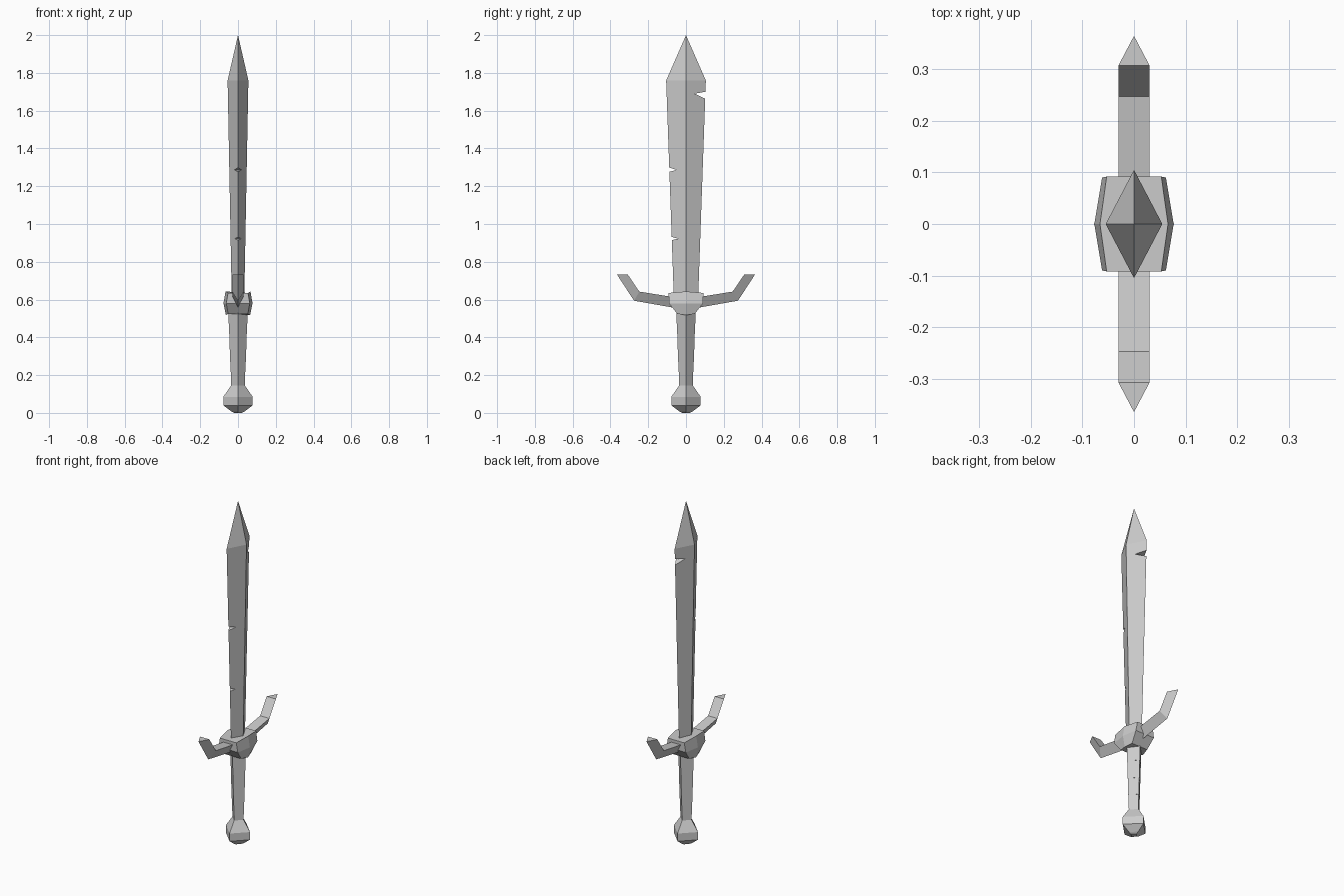
import bpy, bmesh
from mathutils import Vector

cube = bpy.data.objects.get("Cube")
if cube:
    bpy.data.objects.remove(cube, do_unlink=True)

steel = bpy.data.materials.new("plain_grey")
steel.use_nodes = True
GREY = (0.6, 0.6, 0.6, 1)
steel.diffuse_color = GREY
steel.node_tree.nodes["Principled BSDF"].inputs["Base Color"].default_value = GREY


def loft(name, rings):
    """Skin a stack of equal rings and cap both ends."""
    bm = bmesh.new()
    rows = [[bm.verts.new(p) for p in ring] for ring in rings]
    n = len(rows[0])
    for a, b in zip(rows, rows[1:]):
        for i in range(n):
            j = (i + 1) % n
            bm.faces.new((a[i], a[j], b[j], b[i]))
    bm.faces.new(rows[0][::-1])
    bm.faces.new(rows[-1])
    bmesh.ops.remove_doubles(bm, verts=bm.verts, dist=0.0005)
    bmesh.ops.recalc_face_normals(bm, faces=bm.faces)
    mesh = bpy.data.meshes.new(name)
    bm.to_mesh(mesh)
    bm.free()
    mesh.materials.append(steel)
    obj = bpy.data.objects.new(name, mesh)
    bpy.context.collection.objects.link(obj)
    return obj


def diamond(x, y, z):
    return [(x, 0, z), (0, y, z), (-x, 0, z), (0, -y, z)]


# Blade with a diamond section and a pointed tip
blade = loft("blade", [diamond(0.033, 0.064, 0.6), diamond(0.055, 0.105, 1.76),
                       diamond(0, 0, 2.0)])

# Chips cut out of the blade edges: side, depth, lower, inner and upper height
chips = [(-1, 0.05, 1.268, 1.286, 1.31), (-1, 0.043, 0.905, 0.922, 0.945),
         (1, 0.045, 1.655, 1.69, 1.703)]
for side, inner, low, mid, high in chips:
    outer = side * 0.12
    ring = [(outer, low), (side * inner, mid), (outer, high)]
    cutter = loft("chip_cutter", [[(x, y, z) for y, z in ring] for x in (-0.1, 0.1)])
    cutter.hide_render = True
    cutter.hide_viewport = True
    cut = blade.modifiers.new("chip", 'BOOLEAN')
    cut.operation = 'DIFFERENCE'
    cut.solver = 'EXACT'
    cut.object = cutter


# Six-sided guard block, tapered toward the grip
def guard_ring(corner_x, side_x, y, z, lift):
    return [(side_x, 0, z + lift), (corner_x, y, z), (-corner_x, y, z),
            (-side_x, 0, z + lift), (-corner_x, -y, z), (corner_x, -y, z)]


loft("guard_block", [guard_ring(0.052, 0.064, 0.046, 0.524, -0.006),
                     guard_ring(0.062, 0.077, 0.09, 0.58, 0),
                     guard_ring(0.053, 0.066, 0.092, 0.635, 0.008)])

# Two bent guard arms with a triangular section, ridge outward
upper = [(0.06, 0.612), (0.247, 0.642), (0.308, 0.732)]
ridge = [(0.06, 0.556), (0.275, 0.594), (0.365, 0.732)]
for side, name in ((1, "back_arm"), (-1, "front_arm")):
    loft(name, [[(-0.03, side * u[0], u[1]), (0.03, side * u[0], u[1]),
                 (0, side * r[0], r[1])] for u, r in zip(upper, ridge)])

# Grip of four wrapped segments, each tapering downward
joints = [0.14, 0.235, 0.335, 0.44, 0.54]
for i, (low, high) in enumerate(zip(joints, joints[1:])):
    w = 0.036 + 0.004 * i
    loft(f"grip_segment_{i + 1}", [diamond(w, w, low), diamond(w + 0.003, w + 0.003, high)])

# Pommel
loft("pommel", [diamond(w, w, z) for w, z in
                ((0.02, 0), (0.035, 0.008), (0.078, 0.04), (0.078, 0.085), (0.035, 0.147))])
